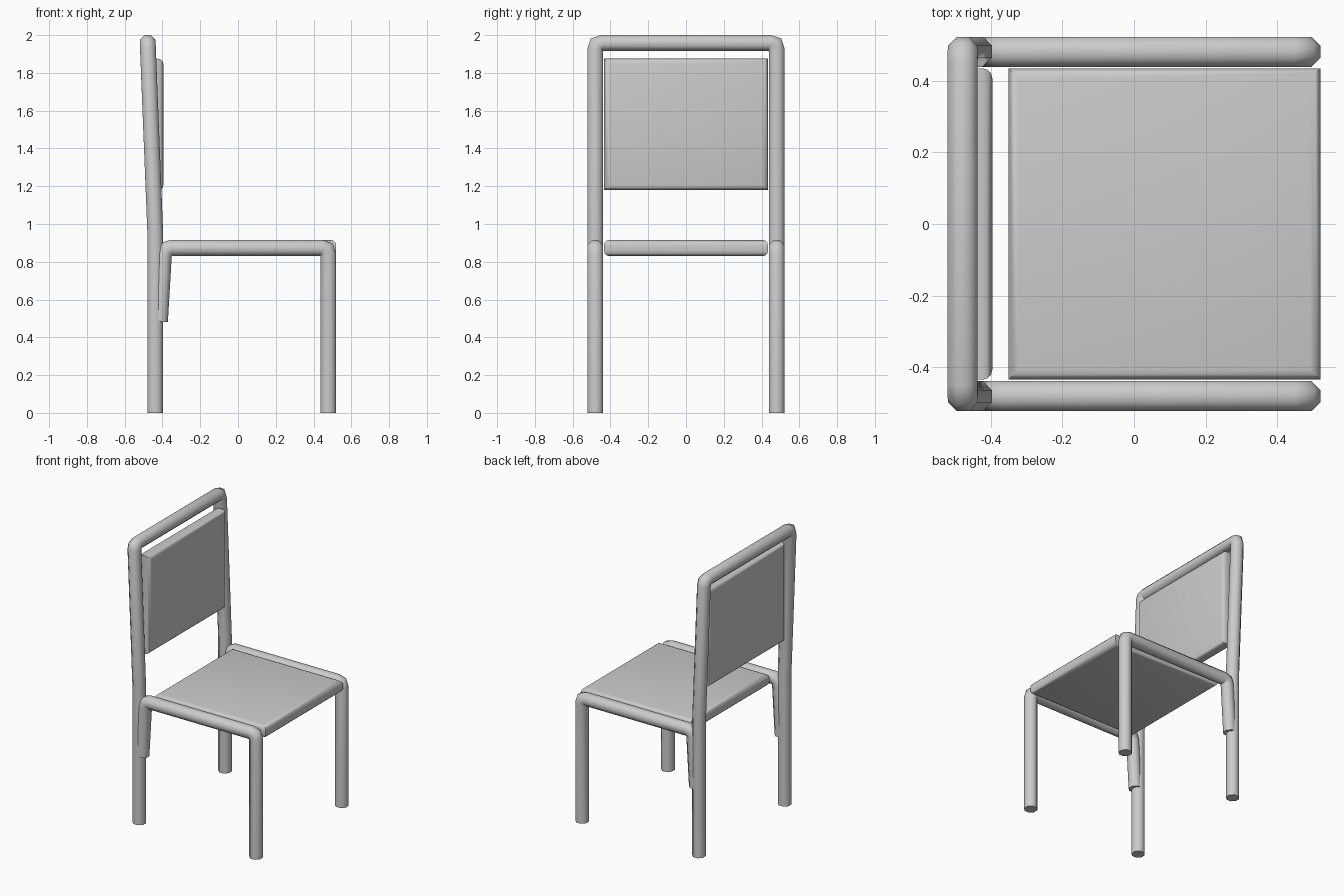
import bpy, bmesh, math
from mathutils import Vector

if "Cube" in bpy.data.objects:
    bpy.data.objects.remove(bpy.data.objects["Cube"])

R = 0.0417   # tube half width across flats
SIDES = 8


def soften(points, cut=0.035):
    """Replace marked corners of a path with a short three-point bend."""
    out = []
    for i, (p, bend) in enumerate(points):
        p = Vector(p)
        if not bend:
            out.append(p)
            continue
        a = p + (Vector(points[i - 1][0]) - p).normalized() * cut
        b = p + (Vector(points[i + 1][0]) - p).normalized() * cut
        out += [a, (a + b) * 0.25 + p * 0.5, b]
    return out


def finish(name, bm, angle):
    bmesh.ops.recalc_face_normals(bm, faces=bm.faces[:])
    mesh = bpy.data.meshes.new(name)
    bm.to_mesh(mesh)
    bm.free()
    ob = bpy.data.objects.new(name, mesh)
    bpy.context.collection.objects.link(ob)
    bpy.ops.object.select_all(action='DESELECT')
    ob.select_set(True)
    bpy.context.view_layer.objects.active = ob
    bpy.ops.object.shade_smooth_by_angle(angle=math.radians(angle))
    return ob


def tube(name, path, normal):
    """Sweep an octagon along a planar path with mitred joints."""
    bm = bmesh.new()
    n = Vector(normal)
    rad = R / math.cos(math.pi / SIDES)
    rings = []
    for i, p in enumerate(path):
        d0 = (p - path[i - 1]).normalized() if i else (path[1] - p).normalized()
        d1 = (path[i + 1] - p).normalized() if i < len(path) - 1 else d0
        t = (d0 + d1).normalized()
        side = t.cross(n).normalized()
        up = side.cross(t).normalized()
        miter = 1 / max(t.dot(d0), 0.5)
        ring = []
        for k in range(SIDES):
            a = (k + 0.5) * 2 * math.pi / SIDES
            ring.append(bm.verts.new(p + side * math.cos(a) * rad * miter
                                     + up * math.sin(a) * rad))
        rings.append(ring)
    for r0, r1 in zip(rings, rings[1:]):
        for k in range(SIDES):
            j = (k + 1) % SIDES
            bm.faces.new((r0[k], r0[j], r1[j], r1[k]))
    bm.faces.new(rings[0])
    bm.faces.new(rings[-1])
    return finish(name, bm, 50)


def cushion(name, lo, hi, axis, bevel=0.028):
    """Slab with rounded rims; edges along the thickness axis stay sharp."""
    bm = bmesh.new()
    bmesh.ops.create_cube(bm, size=1)
    for v in bm.verts:
        v.co = Vector([lo[i] if v.co[i] < 0 else hi[i] for i in range(3)])
    rims = [e for e in bm.edges
            if abs(e.verts[0].co[axis] - e.verts[1].co[axis]) < 1e-5]
    bmesh.ops.bevel(bm, geom=rims, offset=bevel, segments=3, profile=0.5,
                    affect='EDGES')
    return finish(name, bm, 40)


# back frame: both rear legs and the top rail in one bent tube
Y = 0.48
foot, knee, top = (-0.438, 0), (-0.438, 0.95), (-0.478, 1.958)
frame = [((foot[0], -Y, foot[1]), False), ((knee[0], -Y, knee[1]), False),
         ((top[0], -Y, top[1]), True), ((top[0], Y, top[1]), True),
         ((knee[0], Y, knee[1]), False), ((foot[0], Y, foot[1]), False)]
tube("back_frame", soften(frame), (1, 0, 0))

# side frames: front leg, seat rail and short rear stub
for label, y in (("right", -Y), ("left", Y)):
    side = [((0.478, y, 0), False), ((0.478, y, 0.873), True),
            ((-0.39, y, 0.873), True), ((-0.413, y, 0.483), False)]
    tube("side_frame_" + label, soften(side), (0, 1, 0))

# seat and backrest
cushion("seat", (-0.35, -0.434, 0.83), (0.52, 0.434, 0.915), 2)
cushion("backrest", (-0.48, -0.434, 1.18), (-0.395, 0.434, 1.875), 0)
